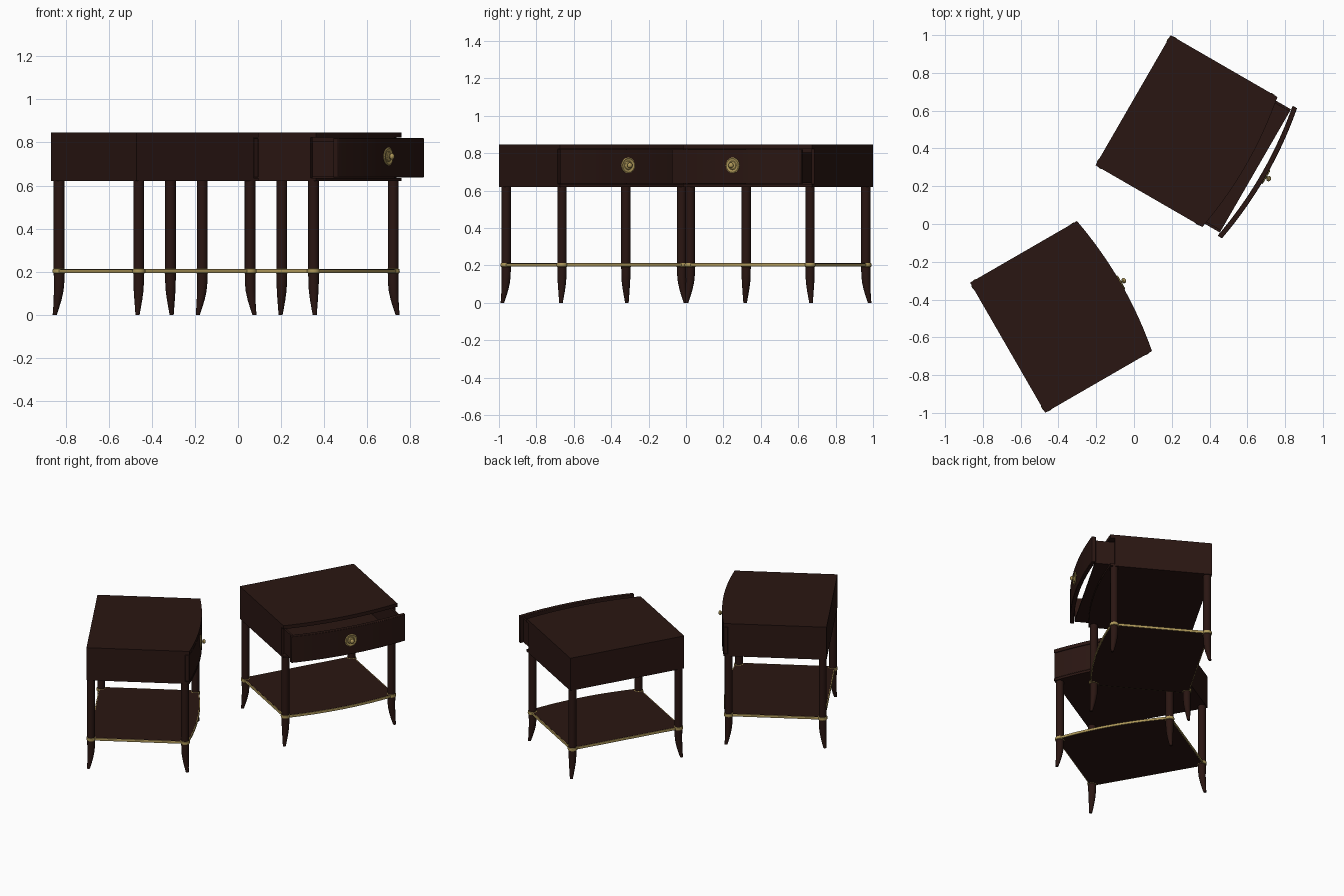
import bpy, bmesh, math
from mathutils import Vector

if "Cube" in bpy.data.objects:
    bpy.data.objects.remove(bpy.data.objects["Cube"])

D, W, BOW = 0.653, 0.795, 0.037     # side depth, width, bulge of the bowed front
SEG = 24

def material(name, col):
    m = bpy.data.materials.new(name)
    m.diffuse_color = (*col, 1)
    m.use_nodes = True
    m.node_tree.nodes["Principled BSDF"].inputs["Base Color"].default_value = m.diffuse_color
    return m

WOOD = material("dark_wood", (0.023, 0.008, 0.006))
GOLD = material("brass", (0.42, 0.31, 0.10))

def finish(bm, name, mat, table, smooth=True, bevel=0):
    bmesh.ops.recalc_face_normals(bm, faces=bm.faces)
    me = bpy.data.meshes.new(name)
    bm.to_mesh(me)
    bm.free()
    if smooth:
        for p in me.polygons:
            p.use_smooth = True
        me.set_sharp_from_angle(angle=math.radians(35))
    me.materials.append(mat)
    ob = bpy.data.objects.new(name, me)
    bpy.context.collection.objects.link(ob)
    ob.location = (*table["pos"], 0)
    ob.rotation_euler.z = math.radians(table["angle"])
    if bevel:
        b = ob.modifiers.new("bevel", "BEVEL")
        b.width, b.segments, b.limit_method = bevel, 2, "ANGLE"
    return ob

def bow(x, half):
    """Points along the bowed front, from -half to +half."""
    ys = [half * (2 * i / SEG - 1) for i in range(SEG + 1)]
    return [(x + BOW * (1 - (2 * y / W) ** 2), y) for y in ys]

def outline(inset):
    h = W / 2 - inset
    return [(inset, -h)] + bow(D - inset, h) + [(inset, h)]

def prism(bm, pts, z0, z1):
    lo = [bm.verts.new((x, y, z0)) for x, y in pts]
    hi = [bm.verts.new((x, y, z1)) for x, y in pts]
    n = len(pts)
    bm.faces.new(lo[::-1])
    bm.faces.new(hi)
    for i in range(n):
        j = (i + 1) % n
        bm.faces.new((lo[i], lo[j], hi[j], hi[i]))

def box(bm, x0, x1, y0, y1, z0, z1):
    prism(bm, [(x0, y0), (x1, y0), (x1, y1), (x0, y1)], z0, z1)

def loft(bm, rings):
    """Skin a list of (centre, radius, axis_a, axis_b) circles."""
    n, loops = 20, []
    for c, r, a, b in rings:
        loops.append([bm.verts.new(c + r * (a * math.cos(t) + b * math.sin(t)))
                      for t in (2 * math.pi * i / n for i in range(n))])
    for p, q in zip(loops, loops[1:]):
        for i in range(n):
            j = (i + 1) % n
            bm.faces.new((p[i], p[j], q[j], q[i]))
    bm.faces.new(loops[0][::-1])
    bm.faces.new(loops[-1])

X, Y, Z = Vector((1, 0, 0)), Vector((0, 1, 0)), Vector((0, 0, 1))

def build(table):
    side, e, h = table["name"], table["open"], W / 2

    # case: top and bottom boards, sides and back
    for part, z0, z1 in (("top", 0.823, 0.847), ("case_bottom", 0.62, 0.635)):
        bm = bmesh.new()
        prism(bm, outline(0), z0, z1)
        finish(bm, f"{side}_{part}", WOOD, table)
    bm = bmesh.new()
    for s in (-1, 1):
        a, b = sorted((s * h, s * (h - 0.018)))
        box(bm, 0, D - 0.028, a, b, 0.635, 0.823)
    box(bm, 0, 0.018, -h + 0.018, h - 0.018, 0.635, 0.823)
    finish(bm, f"{side}_case_walls", WOOD, table, False)

    # bowed drawer front
    bm = bmesh.new()
    prism(bm, bow(D + e, h) + bow(D + e - 0.027, h)[::-1], 0.637, 0.821)
    finish(bm, f"{side}_drawer_front", WOOD, table, True, 0.003)

    # drawer box
    bm = bmesh.new()
    x0, x1, w = e + 0.04, D + e - 0.025, h - 0.021
    box(bm, x0, x1, -w, w, 0.64, 0.65)
    for s in (-1, 1):
        a, b = sorted((s * w, s * (w - 0.014)))
        box(bm, x0, x1, a, b, 0.65, 0.805)
    box(bm, x0, x0 + 0.014, -w + 0.014, w - 0.014, 0.65, 0.805)
    finish(bm, f"{side}_drawer_box", WOOD, table, False)

    # round knob with stepped back plate
    bm = bmesh.new()
    prof = [(0.042, -0.002), (0.042, 0.003), (0.037, 0.006), (0.031, 0.003),
            (0.024, 0.003), (0.020, 0.006), (0.012, 0.006), (0.006, 0.008),
            (0.006, 0.010), (0.012, 0.013), (0.015, 0.019), (0.013, 0.026),
            (0.007, 0.031), (0.002, 0.032)]
    loft(bm, [(Vector((D + e + BOW + x, 0, 0.735)), r, Y, Z) for r, x in prof])
    finish(bm, f"{side}_knob", GOLD, table)

    # legs flaring outward at the foot, each with a brass collar
    path = [(0.62, 0, 0.025), (0.2, 0, 0.025), (0.15, 0, 0.0245),
            (0.11, 0.002, 0.0225), (0.07, 0.007, 0.0185),
            (0.03, 0.0145, 0.0135), (0, 0.021, 0.0095)]
    collar = [(0.192, 0.025), (0.194, 0.029), (0.203, 0.031),
              (0.212, 0.029), (0.214, 0.025)]
    for end, sx, lx in (("back", -1, 0.027), ("front", 1, D - 0.029)):
        for hand, sy in (("right", -1), ("left", 1)):
            base = Vector((lx, sy * (h - 0.028), 0))
            out = Vector((sx, sy, 0)).normalized()
            bm = bmesh.new()
            loft(bm, [(base + out * o + Z * z, r, X, Y) for z, o, r in path])
            finish(bm, f"{side}_{end}_{hand}_leg", WOOD, table)
            bm = bmesh.new()
            loft(bm, [(base + Z * z, r, X, Y) for z, r in collar])
            finish(bm, f"{side}_{end}_{hand}_collar", GOLD, table)

    # lower shelf and its brass edge band
    bm = bmesh.new()
    prism(bm, outline(0.018), 0.194, 0.212)
    finish(bm, f"{side}_shelf", WOOD, table)
    bm = bmesh.new()
    rows = [[bm.verts.new((x, y, z)) for x, y in outline(i)]
            for i, z in ((0.019, 0.195), (0.013, 0.195), (0.011, 0.203),
                         (0.013, 0.211), (0.019, 0.211))]
    n = len(rows[0])
    for k in range(5):
        p, q = rows[k], rows[(k + 1) % 5]
        for i in range(n):
            j = (i + 1) % n
            bm.faces.new((p[i], p[j], q[j], q[i]))
    finish(bm, f"{side}_shelf_band", GOLD, table)

# two tables turned toward each other, one with its drawer pulled out
build({"name": "closed_table", "pos": (-0.669, -0.655), "angle": 30, "open": 0})
build({"name": "open_table", "pos": (-0.005, 0.655), "angle": -30, "open": 0.12})
